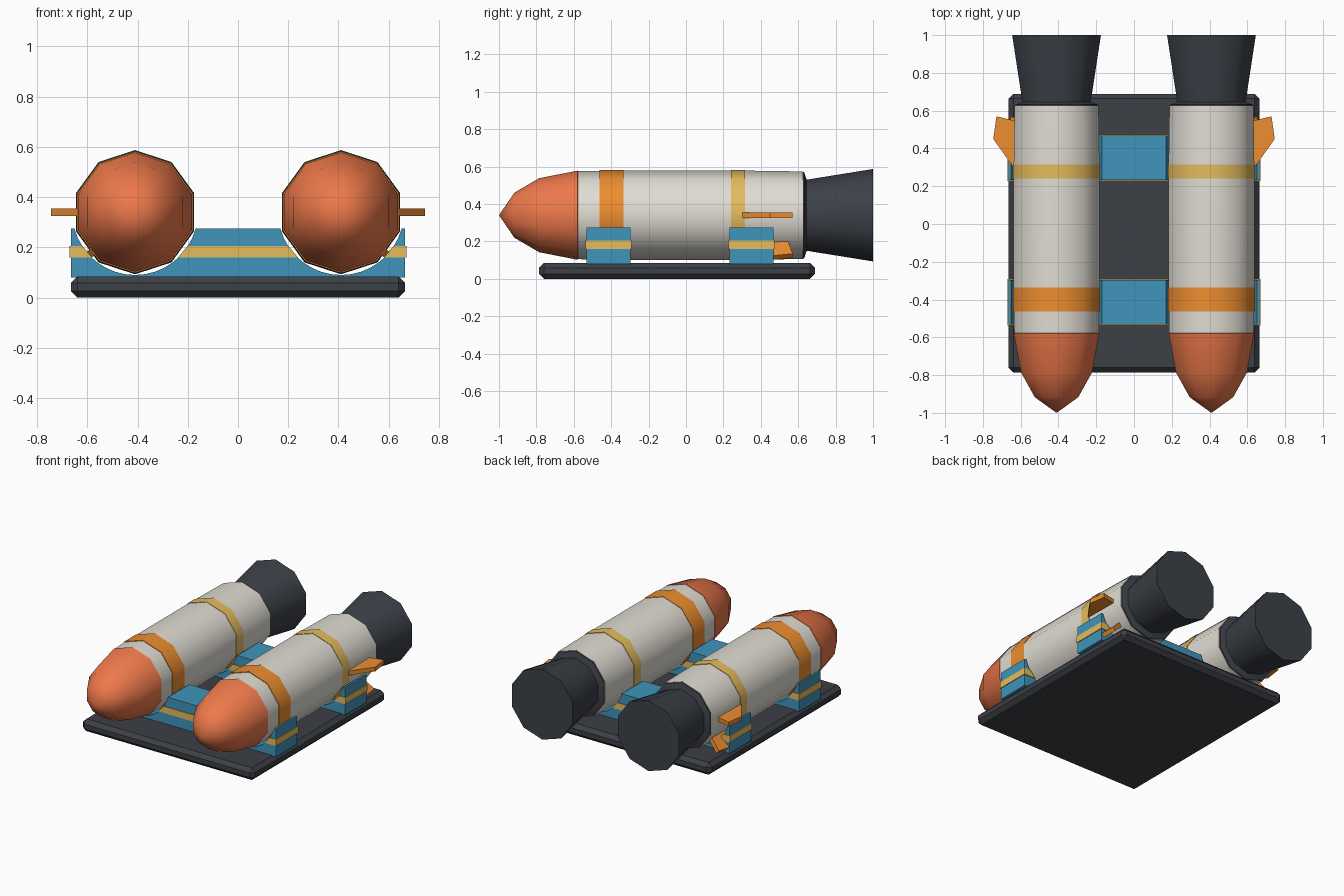
import bpy, bmesh
from math import sin, cos, pi, radians, sqrt, asin

if "Cube" in bpy.data.objects:
    bpy.data.objects.remove(bpy.data.objects["Cube"])

CX, CZ = 0.41, 0.34      # rocket axis
SIDES = 10


def mat(name, r, g, b):
    m = bpy.data.materials.new(name)
    m.diffuse_color = (r, g, b, 1)
    m.use_nodes = True
    m.node_tree.nodes["Principled BSDF"].inputs["Base Color"].default_value = m.diffuse_color
    return m


WHITE = mat("off_white", 0.75, 0.72, 0.65)
CORAL = mat("coral", 0.85, 0.19, 0.07)
ORANGE = mat("orange", 0.85, 0.27, 0.03)
YELLOW = mat("yellow", 0.78, 0.50, 0.11)
BLUE = mat("blue", 0.05, 0.30, 0.50)
DARK = mat("charcoal", 0.045, 0.052, 0.064)
BASE = mat("dark_grey", 0.045, 0.05, 0.06)


def finish(name, bm, material):
    bmesh.ops.recalc_face_normals(bm, faces=bm.faces)
    me = bpy.data.meshes.new(name)
    bm.to_mesh(me)
    bm.free()
    ob = bpy.data.objects.new(name, me)
    bpy.context.collection.objects.link(ob)
    me.materials.append(material)
    return ob


def smooth(ob, angle=45):
    bpy.ops.object.select_all(action='DESELECT')
    ob.select_set(True)
    bpy.context.view_layer.objects.active = ob
    bpy.ops.object.shade_smooth_by_angle(angle=radians(angle))


def lathe(name, profile, cx, material):
    """Spin (y, radius) points round a lengthwise axis; ends are closed."""
    bm = bmesh.new()
    rings = []
    for y, r in profile:
        if r == 0:
            rings.append([bm.verts.new((cx, y, CZ))] * SIDES)
        else:
            rings.append([bm.verts.new((cx + r * cos(pi / 2 + 2 * pi * k / SIDES), y,
                                        CZ + r * sin(pi / 2 + 2 * pi * k / SIDES)))
                          for k in range(SIDES)])
    for a, b in zip(rings, rings[1:]):
        for k in range(SIDES):
            n = (k + 1) % SIDES
            bm.faces.new(list(dict.fromkeys((a[k], a[n], b[n], b[k]))))
    for ring, (y, r) in ((rings[0], profile[0]), (rings[-1], profile[-1])):
        if r:
            bm.faces.new(ring)
    ob = finish(name, bm, material)
    smooth(ob)


def prism(name, outlines, lift, material):
    """Extrude each outline: lift(point, 0 or 1) gives the two sides."""
    bm = bmesh.new()
    for pts in outlines:
        lo = [bm.verts.new(lift(p, 0)) for p in pts]
        hi = [bm.verts.new(lift(p, 1)) for p in pts]
        bm.faces.new(lo)
        bm.faces.new(hi)
        for k in range(len(pts)):
            n = (k + 1) % len(pts)
            bm.faces.new((lo[k], lo[n], hi[n], hi[k]))
    return finish(name, bm, material)


# Base plate with chamfered edges
bm = bmesh.new()
bmesh.ops.create_cube(bm, size=1)
for v in bm.verts:
    v.co = (v.co.x * 1.33, v.co.y * 1.475 - 0.048, (v.co.z + 0.5) * 0.085)
bmesh.ops.bevel(bm, geom=bm.edges[:], offset=0.026, segments=1, affect='EDGES')
finish("base_plate", bm, BASE)

# Cradle outline: a block with two round notches
R, TOP, W = 0.25, 0.275, 0.665
a0 = asin((CZ - TOP) / R)
arc = [(R * cos(-a0 - (pi - 2 * a0) * i / 16), CZ + R * sin(-a0 - (pi - 2 * a0) * i / 16))
       for i in range(17)]
block = [(-W, 0.08), (W, 0.08), (W, TOP)]
block += [(CX + x, z) for x, z in arc] + [(-CX + x, z) for x, z in arc] + [(-W, TOP)]

# Stripe outlines: the solid parts of the cradle between two heights
Z0, Z1 = 0.16, 0.206
h0, h1 = (sqrt(R * R - (CZ - z) ** 2) - 0.002 for z in (Z0, Z1))
S = W + 0.005
middle = [(h0 - CX, Z0), (CX - h0, Z0), (CX - h1, Z1), (h1 - CX, Z1)]
outer = [(CX + h0, Z0), (S, Z0), (S, Z1), (CX + h1, Z1)]
stripes = [middle, outer, [(-x, z) for x, z in outer]]

for label, ya, yb in (("front", -0.533, -0.297), ("rear", 0.232, 0.468)):
    prism(label + "_cradle", [block],
          lambda p, t: (p[0], (ya, yb)[t], p[1]), BLUE)
    prism(label + "_cradle_stripe", stripes,
          lambda p, t: (p[0], (ya - 0.005, yb + 0.005)[t], p[1]), YELLOW)

# Fin outline as (distance from axis, y)
FIN = [(0.20, 0.545), (0.235, 0.55), (0.318, 0.57), (0.335, 0.45), (0.228, 0.30), (0.20, 0.26)]

for side, s in (("left", -1), ("right", 1)):
    cx = s * CX
    lathe(side + "_rocket_body",
          [(-0.58, 0.235), (-0.4, 0.239), (0.28, 0.239), (0.625, 0.234)], cx, WHITE)
    lathe(side + "_nose_cone",
          [(-1.0, 0), (-0.917, 0.121), (-0.785, 0.198), (-0.58, 0.238), (-0.575, 0.23)], cx, CORAL)
    lathe(side + "_front_band", [(-0.463, 0.242), (-0.335, 0.242)], cx, ORANGE)
    lathe(side + "_rear_band", [(0.24, 0.242), (0.315, 0.242)], cx, YELLOW)
    lathe(side + "_engine_bell",
          [(0.62, 0.232), (0.632, 0.23), (0.645, 0.19), (1.0, 0.247)], cx, DARK)

    # Outward fin and lower slanted fin
    for label, deg in (("side", 0), ("lower", -43)):
        a = radians(deg)

        def lift(p, t):
            off = 0.015 * (2 * t - 1)
            return (cx + s * (p[0] * cos(a) - off * sin(a)), p[1],
                    CZ + p[0] * sin(a) + off * cos(a))
        prism(f"{side}_{label}_fin", [FIN], lift, ORANGE)
